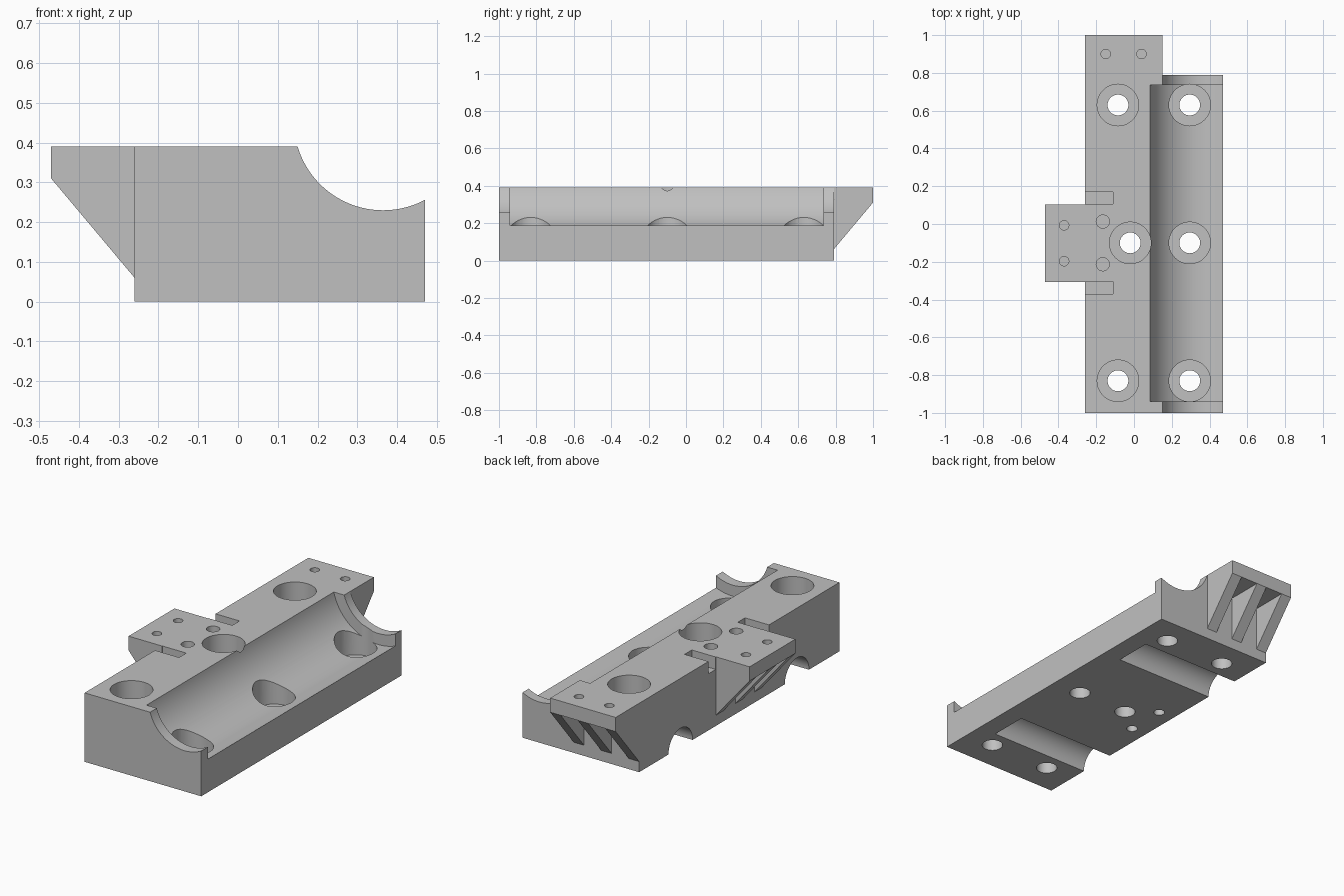
import bpy
import bmesh
from math import pi, radians
from mathutils import Matrix, Vector

cube = bpy.data.objects.get("Cube")
if cube:
    bpy.data.objects.remove(cube, do_unlink=True)

grey = bpy.data.materials.new("plain grey")
grey.use_nodes = True
GREY = (0.53, 0.53, 0.53, 1)
grey.diffuse_color = GREY
for node in grey.node_tree.nodes:
    if node.type == "BSDF_PRINCIPLED":
        node.inputs["Base Color"].default_value = GREY

TOP = 0.39
CENTRE_Y = -0.1


def make(name, bm):
    bmesh.ops.recalc_face_normals(bm, faces=bm.faces)
    mesh = bpy.data.meshes.new(name)
    bm.to_mesh(mesh)
    bm.free()
    mesh.materials.append(grey)
    obj = bpy.data.objects.new(name, mesh)
    bpy.context.scene.collection.objects.link(obj)
    return obj


def box(name, lo, hi):
    lo, hi = Vector(lo), Vector(hi)
    bm = bmesh.new()
    place = Matrix.Translation((lo + hi) / 2) @ Matrix.Diagonal((*(hi - lo), 1))
    bmesh.ops.create_cube(bm, size=1, matrix=place)
    return make(name, bm)


def rod(start, end, radius, sides=48):
    """Cylinder cutter between two points."""
    start, end = Vector(start), Vector(end)
    axis = end - start
    bm = bmesh.new()
    place = Matrix.Translation((start + end) / 2) @ axis.to_track_quat("Z", "Y").to_matrix().to_4x4()
    bmesh.ops.create_cone(bm, cap_ends=True, segments=sides, radius1=radius,
                          radius2=radius, depth=axis.length, matrix=place)
    return make("cutter", bm)


def activate(obj):
    bpy.ops.object.select_all(action="DESELECT")
    obj.select_set(True)
    bpy.context.view_layer.objects.active = obj


def cut(target, cutter):
    cutter.hide_render = True
    mod = target.modifiers.new("cut", "BOOLEAN")
    mod.operation = "DIFFERENCE"
    mod.solver = "EXACT"
    mod.object = cutter
    activate(target)
    bpy.ops.object.modifier_apply(modifier=mod.name)
    bpy.data.objects.remove(cutter, do_unlink=True)


def smooth(obj):
    activate(obj)
    bpy.ops.object.shade_smooth_by_angle(angle=radians(30))


# Main block with a stepped round trough along its right side
block = box("main_block", (-0.26, -1, 0), (0.47, 0.79, TOP))
TX, TZ = 0.365, 0.4545
cut(block, rod((TX, -1.1, TZ), (TX, 0.9, TZ), 0.2245, 128))
cut(block, rod((TX, -0.94, TZ), (TX, 0.735, TZ), 0.287, 128))

# Half-round channels across the underside
for side in (-1, 1):
    y = CENTRE_Y + side * 0.52
    cut(block, rod((-0.4, y, 0), (0.36, y, 0), 0.108, 64))

# Counterbored bolt holes
for y, left_x in ((0.63, -0.085), (CENTRE_Y, -0.02), (-0.83, -0.085)):
    for x in (left_x, 0.295):
        cut(block, rod((x, y, 0.08), (x, y, 0.5), 0.11))
        cut(block, rod((x, y, -0.1), (x, y, 0.2), 0.055))

# Pin holes and slots beside the left bracket
for side in (-1, 1):
    y = CENTRE_Y + side * 0.113
    cut(block, rod((-0.165, y, 0.2), (-0.165, y, 0.5), 0.035, 32))
    cut(block, rod((-0.165, y, -0.1), (-0.165, y, 0.17), 0.029, 32))
    mid = CENTRE_Y + side * 0.238
    cut(block, box("cutter", (-0.4, mid - 0.0325, 0.32), (-0.11, mid + 0.0325, 0.5)))
smooth(block)


def bracket(name, location, angle):
    """Shelf with two blind holes, carried by three sloping ribs."""
    half, reach, under = 0.205, 0.21, 0.31
    shelf = box(name + "_shelf", (-half, 0, under), (half, reach, TOP))
    for x in (-0.095, 0.095):
        cut(shelf, rod((x, 0.11, 0.33), (x, 0.11, 0.5), 0.025, 32))
    smooth(shelf)

    bm = bmesh.new()
    width = 0.065
    for x in (-half, -width / 2, half - width):
        profile = [(x, 0, 0.06), (x, 0, under), (x, reach, under)]
        face = bm.faces.new([bm.verts.new(p) for p in profile])
        grown = bmesh.ops.extrude_face_region(bm, geom=[face], use_keep_orig=True)
        verts = [v for v in grown["geom"] if isinstance(v, bmesh.types.BMVert)]
        bmesh.ops.translate(bm, verts=verts, vec=(width, 0, 0))
    ribs = make(name + "_ribs", bm)
    for part in (shelf, ribs):
        part.location = location
        part.rotation_euler.z = angle


bracket("back_bracket", (-0.055, 0.79, 0), 0)
bracket("left_bracket", (-0.26, CENTRE_Y - 0.002, 0), pi / 2)
